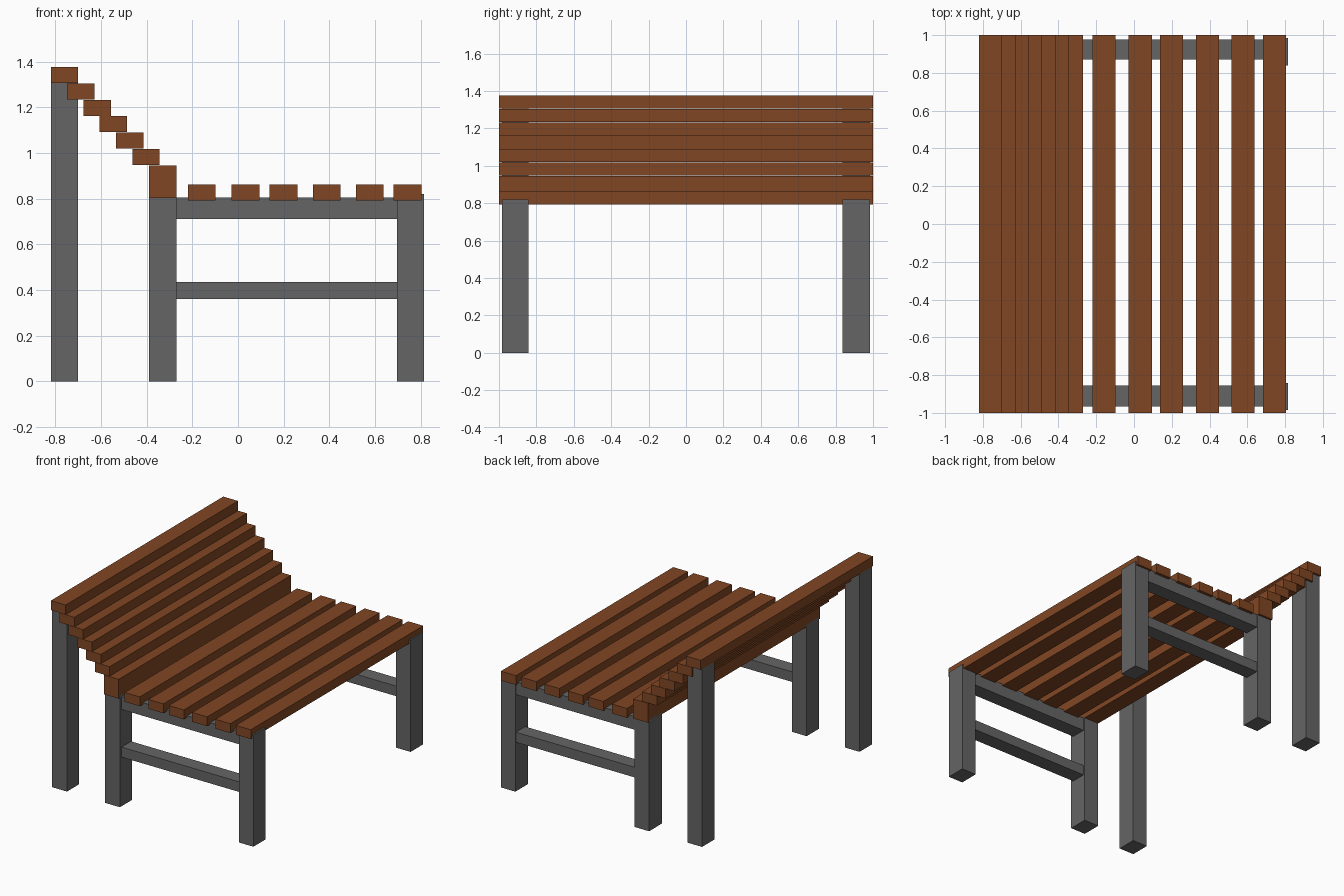
import bpy

old = bpy.data.objects.get("Cube")
if old:
    bpy.data.objects.remove(old, do_unlink=True)


def material(name, rgb):
    mat = bpy.data.materials.new(name)
    mat.use_nodes = True
    color = (*rgb, 1.0)
    mat.diffuse_color = color
    mat.node_tree.nodes["Principled BSDF"].inputs["Base Color"].default_value = color
    return mat


wood = material("brown wood", (0.22, 0.062, 0.017))
metal = material("grey metal", (0.13, 0.13, 0.13))


def box(name, x, y, z, mat):
    """Box spanning the given (low, high) ranges."""
    spans = (x, y, z)
    bpy.ops.mesh.primitive_cube_add(size=1, location=[(a + b) / 2 for a, b in spans])
    obj = bpy.context.object
    obj.name = name
    obj.scale = [b - a for a, b in spans]
    bpy.ops.object.transform_apply(location=False, rotation=False, scale=True)
    obj.data.materials.append(mat)
    return obj


FULL = (-1.0, 1.0)
WIDTH = 0.12

# Legs and side rails at each end
ends = (("front", (-0.985, -0.843), (-0.965, -0.855)),
        ("back", (0.838, 0.985), (0.87, 0.978)))
for end, leg_y, rail_y in ends:
    box(end + "_backrest_leg", (-0.82, -0.70), leg_y, (0, 1.306), metal)
    box(end + "_middle_leg", (-0.39, -0.27), leg_y, (0, 0.82), metal)
    box(end + "_seat_leg", (0.697, 0.815), leg_y, (0, 0.82), metal)
    box(end + "_upper_rail", (-0.28, 0.70), rail_y, (0.71, 0.806), metal)
    box(end + "_lower_rail", (-0.28, 0.70), rail_y, (0.36, 0.434), metal)

# Seat slats
for i, x in enumerate((-0.22, -0.028, 0.138, 0.328, 0.516, 0.682)):
    box(f"seat_slat_{i + 1}", (x, x + 0.122), FULL, (0.793, 0.862), wood)

# Stepped backrest slats, climbing away from the seat
box("backrest_base", (-0.39, -0.27), FULL, (0.803, 0.945), wood)
for i in range(6):
    x = -0.463 - i * 0.0714
    z = 0.948 + i * 0.0716
    box(f"backrest_slat_{i + 1}", (x, x + WIDTH), FULL, (z, z + 0.07), wood)
